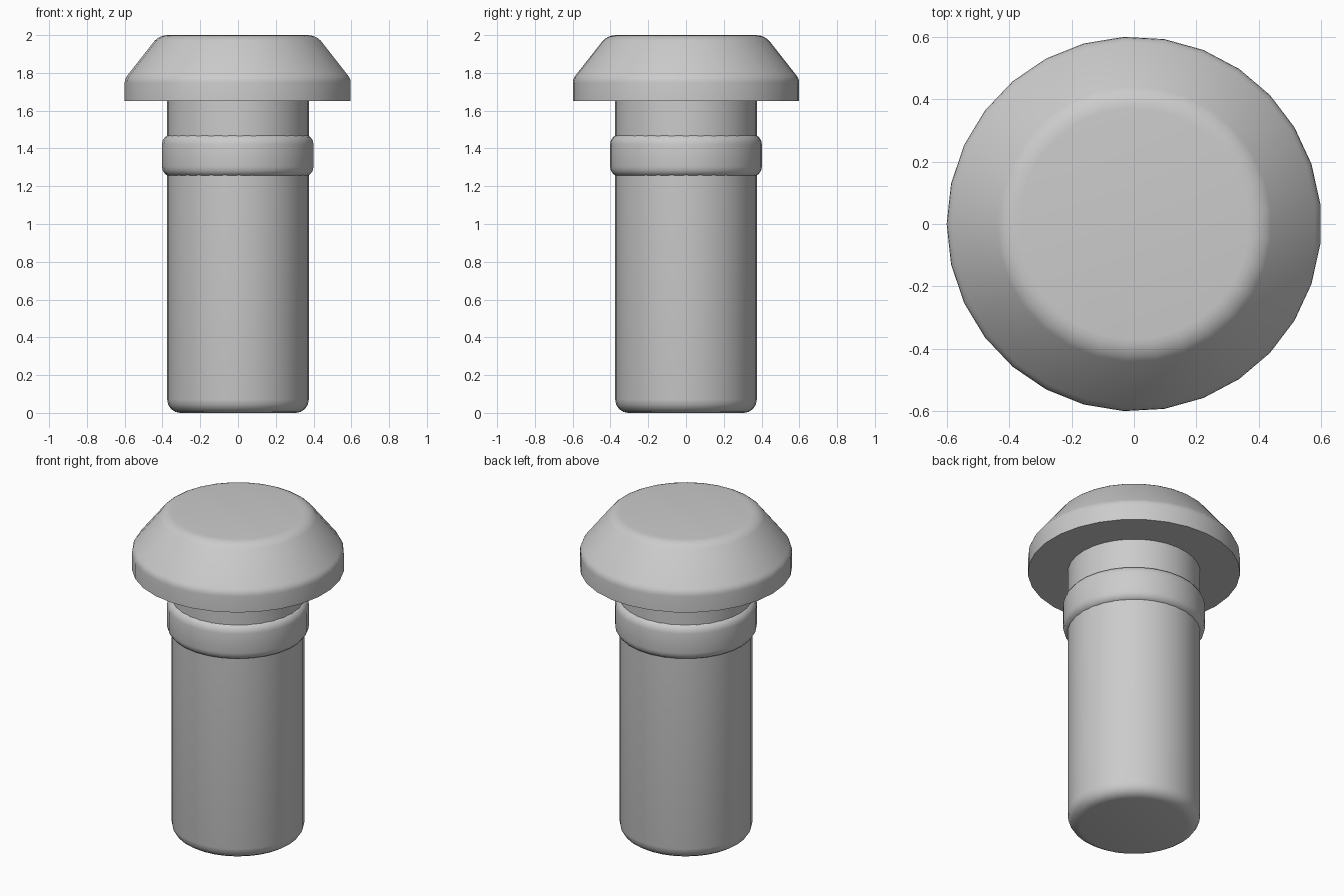
import bpy, bmesh, math

cube = bpy.data.objects.get("Cube")
if cube:
    bpy.data.objects.remove(cube, do_unlink=True)

grey = bpy.data.materials.new("plain grey")
grey.use_nodes = True
grey.diffuse_color = (0.6, 0.6, 0.6, 1)
grey.node_tree.nodes["Principled BSDF"].inputs["Base Color"].default_value = (0.6, 0.6, 0.6, 1)


def arc(cr, cz, radius, start, end, steps=4):
    """Profile points along a rounded edge, angles in degrees."""
    angles = [math.radians(start + (end - start) * i / steps) for i in range(steps + 1)]
    return [(cr + radius * math.cos(a), cz + radius * math.sin(a)) for a in angles]


def turned(name, profile, sides):
    """Closed solid of revolution from a bottom-to-top profile of (radius, z)."""
    bm = bmesh.new()
    rings = []
    for r, z in profile:
        turns = [math.pi + math.tau * i / sides for i in range(sides)]
        rings.append([bm.verts.new((r * math.cos(a), r * math.sin(a), z)) for a in turns])
    for low, high in zip(rings, rings[1:]):
        for i in range(sides):
            j = (i + 1) % sides
            bm.faces.new((low[i], low[j], high[j], high[i]))
    bm.faces.new(rings[0][::-1])
    bm.faces.new(rings[-1])
    mesh = bpy.data.meshes.new(name)
    bm.to_mesh(mesh)
    bm.free()
    mesh.materials.append(grey)
    obj = bpy.data.objects.new(name, mesh)
    bpy.context.collection.objects.link(obj)
    bpy.ops.object.select_all(action="DESELECT")
    obj.select_set(True)
    bpy.context.view_layer.objects.active = obj
    bpy.ops.object.shade_smooth_by_angle(angle=math.radians(35))
    return obj


# Straight shank with a rounded foot
turned("shank", arc(0.305, 0.07, 0.07, -90, 0) + [(0.375, 1.66)], 32)

# Raised collar with rounded rims
turned("collar", [(0.35, 1.25)] + arc(0.35, 1.302, 0.052, -90, 0)[1:]
       + arc(0.35, 1.423, 0.052, 0, 90), 29)

# Wide head: flat underside, short wall, sloping shoulder, flat top
turned("head", [(0.6, 1.65)] + arc(0.54, 1.748, 0.06, 0, 45, 3)
       + arc(0.37, 1.9, 0.1, 45, 90, 4), 29)
